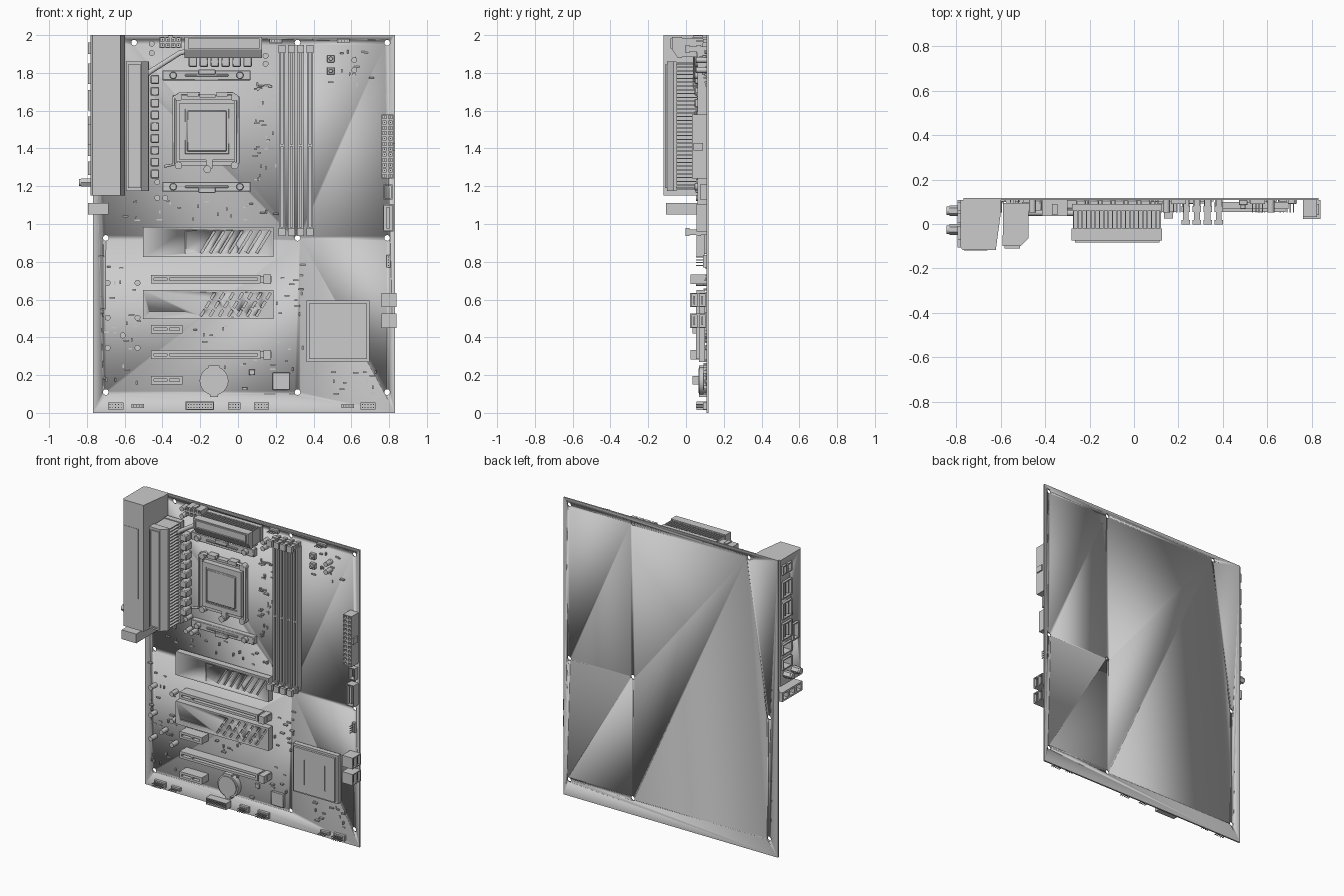
import bpy, bmesh, math, random
from mathutils import Matrix, Vector

if "Cube" in bpy.data.objects:
    bpy.data.objects.remove(bpy.data.objects["Cube"])

B, BACK = 0.108, 0.118          # board front and back surface (y)
random.seed(4)

def box(bm, X, Y, Z, rot=0):
    R = (X, Y, Z)
    c = Vector([(a + b) / 2 for a, b in R])
    s = [abs(b - a) for a, b in R]
    bmesh.ops.create_cube(bm, size=1, matrix=Matrix.Translation(c) @ Matrix.Rotation(rot, 4, 'Y') @ Matrix.Diagonal((*s, 1)))

def cyl(bm, p, r, length, axis='Y', seg=20, r2=None):
    rot = Matrix.Rotation(math.pi / 2, 4, 'X' if axis == 'Y' else 'Y')
    bmesh.ops.create_cone(bm, cap_ends=True, segments=seg, radius1=r, radius2=r if r2 is None else r2,
                          depth=length, matrix=Matrix.Translation(p) @ rot)

def prism(bm, pts, axis, a, b):
    """Extrude a 2D profile (the two other axes, in xyz order) along an axis."""
    def v(p, t):
        q = list(p); q.insert(axis, t)
        return bm.verts.new(q)
    lo, hi = [v(p, a) for p in pts], [v(p, b) for p in pts]
    fs = [bm.faces.new(lo), bm.faces.new(hi[::-1])]
    for i in range(len(pts)):
        j = (i + 1) % len(pts)
        fs.append(bm.faces.new((lo[j], lo[i], hi[i], hi[j])))
    bmesh.ops.recalc_face_normals(bm, faces=fs)

def tray(bm, X, Y, Z, axis=1, sign=-1, t=0.006, d=0.04):
    """Open box: a floor and four walls, open on one side."""
    R = [X, Y, Z]
    f = list(R)
    f[axis] = (R[axis][0] + d, R[axis][1]) if sign < 0 else (R[axis][0], R[axis][1] - d)
    box(bm, *f)
    b, c = [k for k in range(3) if k != axis]
    for k, o in ((b, c), (c, b)):
        for e in (0, 1):
            w = list(R)
            w[k] = (R[k][0], R[k][0] + t) if e == 0 else (R[k][1] - t, R[k][1])
            if k == c:
                w[o] = (R[o][0] + t, R[o][1] - t)
            box(bm, *w)

def finish(bm, name, bevel=0):
    me = bpy.data.meshes.new(name)
    bm.to_mesh(me); bm.free()
    ob = bpy.data.objects.new(name, me)
    bpy.context.collection.objects.link(ob)
    bpy.ops.object.select_all(action='DESELECT')
    ob.select_set(True)
    bpy.context.view_layer.objects.active = ob
    bpy.ops.object.shade_smooth_by_angle(angle=math.radians(30))
    if bevel:
        m = ob.modifiers.new("bevel", 'BEVEL')
        m.width, m.segments, m.limit_method = bevel, 1, 'ANGLE'
    return ob

def cut(ob, bm):
    c = finish(bm, "cutter")
    c.hide_render = True
    m = ob.modifiers.new("cut", 'BOOLEAN')
    m.operation, m.object, m.solver = 'DIFFERENCE', c, 'EXACT'
    bpy.context.view_layer.objects.active = ob
    bpy.ops.object.modifier_apply(modifier=m.name)
    bpy.data.objects.remove(c)

def tube(name, pts, r):
    cu = bpy.data.curves.new(name, 'CURVE')
    cu.dimensions, cu.bevel_depth, cu.bevel_resolution, cu.use_fill_caps = '3D', r, 3, True
    s = cu.splines.new('POLY'); s.points.add(len(pts) - 1)
    for q, p in zip(s.points, pts):
        q.co = (*p, 1)
    bpy.context.collection.objects.link(bpy.data.objects.new(name, cu))

new = bmesh.new

# circuit board with mounting holes
bm = new(); box(bm, (-0.767, 0.831), (B, BACK), (0, 2)); board = finish(bm, "circuit_board")
bm = new()
for x, z in [(-.55, 1.96), (.315, 1.96), (.79, 1.96)] + [(x, z) for x in (-.70, .315, .79) for z in (.926, .11)]:
    cyl(bm, (x, B, z), 0.015, 0.1)
cut(board, bm)

# rear port shroud with port cavities on its outer side
bm = new()
prism(bm, [(-.78, B), (-.78, -.105), (-.77, -.118), (-.622, -.118), (-.598, .06), (-.598, B)], 2, 1.15, 2.0)
shroud = finish(bm, "port_shroud")
ports = [(.06, .1, 1.90, 1.96), (.005, .05, 1.90, 1.96), (.005, .1, 1.74, 1.85), (.005, .1, 1.60, 1.71),
         (.005, .1, 1.46, 1.57), (-.07, -.01, 1.42, 1.53), (.005, .1, 1.36, 1.43), (.005, .1, 1.26, 1.33)]
bm, rim = new(), new()
for y0, y1, z0, z1 in ports:
    box(bm, (-.82, -.73), (y0 + .004, y1 - .004), (z0 + .004, z1 - .004))
    tray(rim, (-.795, -.725), (y0, y1), (z0, z1), axis=0, t=.007, d=.06)
    if z1 - z0 > .08 and y0 > 0:                       # tongues in the stacked ports
        for y in (.035, .07):
            box(rim, (-.79, -.73), (y - .004, y + .004), (z0 + .015, z1 - .015))
cut(shroud, bm)
finish(rim, "rear_ports")
bm = new()
box(bm, (-.765, -.66), (-.12, -.117), (1.36, 1.83))
finish(bm, "shroud_front_panel")
bm = new()
for y in (.06, -.025):
    cyl(bm, (-.80, y, 1.22), .024, .06, 'X', 6)
    cyl(bm, (-.81, y, 1.22), .019, .065, 'X')
finish(bm, "antenna_jacks")
bm = new()
for i in range(3):
    tray(bm, (-.793, -.685), (-.105 + i * .071, -.034 + i * .071), (1.05, 1.112), 0, -1, .012, .07)
finish(bm, "audio_jack_block")

# side heatsink: base, horizontal fins, chamfered front cap
bm = new()
box(bm, (-.59, -.47), (.058, .095), (1.175, 1.86))
box(bm, (-.57, -.52), (-.05, .06), (1.19, 1.845))
for i in range(34):
    z = 1.182 + i * .0202
    box(bm, (-.59, -.475), (-.05, .06), (z, z + .006))
prism(bm, [(-.592, -.05), (-.592, -.1), (-.51, -.1), (-.475, -.065), (-.475, -.05)], 2, 1.175, 1.86)
tray(bm, (-.583, -.513), (-.11, -.09), (1.19, 1.845), t=.008, d=.006)
finish(bm, "side_heatsink")

# top heatsink: base, vertical fins, chamfered front cap
bm = new()
box(bm, (-.28, .125), (.06, .09), (1.885, 1.985))
box(bm, (-.27, .115), (-.02, .065), (1.92, 1.96))
for i in range(21):
    x = -.275 + i * .0195
    box(bm, (x, x + .006), (-.02, .065), (1.885, 1.985))
prism(bm, [(-.02, 1.99), (-.075, 1.99), (-.075, 1.925), (-.045, 1.88), (-.02, 1.88)], 0, -.282, .127)
tray(bm, (-.265, .115), (-.083, -.065), (1.93, 1.983), t=.007, d=.006)
finish(bm, "top_heatsink")
tube("heat_pipe", [(-.53, .05, 1.72), (-.51, .05, 1.77), (-.46, .05, 1.81), (-.38, .05, 1.86), (-.31, .05, 1.905),
                   (-.25, .05, 1.92), (-.1, .05, 1.92)], .014)

# power chokes
bm = new()
for i in range(9):
    box(bm, (-.463, -.417), (.045, B), (1.242 + i * .0625, 1.288 + i * .0625))
for i in range(6):
    box(bm, (-.262 + i * .058, -.216 + i * .058), (.045, B), (1.832, 1.885))
finish(bm, "power_chokes", .005)

# processor socket
bm = new()
tray(bm, (-.345, 0), (.085, B), (1.31, 1.68), t=.02, d=.013)
tray(bm, (-.31, -.018), (.06, B), (1.34, 1.64), t=.03, d=.02)
box(bm, (-.17, -.135), (.065, B), (1.295, 1.345))
cyl(bm, (-.163, .08, 1.29), .02, .05)
for x in (-.24, -.085):
    box(bm, (x - .03, x + .03), (.055, .1), (1.675, 1.70))
box(bm, (-.205, -.12), (.065, .1), (1.67, 1.685))
for x in (-.315, -.018):
    for z in (1.31, 1.67):
        cyl(bm, (x, .085, z), .02, .045)
finish(bm, "processor_socket")
bm = new()
box(bm, (-.283, -.045), (.065, B), (1.37, 1.615)); box(bm, (-.27, -.06), (.052, B), (1.385, 1.60))
finish(bm, "processor", .004)
tube("socket_lever_left", [(-.39, .07, 1.305), (-.34, .07, 1.315), (-.34, .07, 1.67), (-.31, .07, 1.69), (-.2, .07, 1.69)], .008)
tube("socket_lever_right", [(.0, .07, 1.32), (.0, .07, 1.67), (-.03, .07, 1.69), (-.11, .07, 1.69)], .008)

# cooler brackets above and below the socket
bm = new()
for z, s in ((1.787, 1), (1.197, -1)):
    box(bm, (-.4, .067), (.07, B), (z - .026, z + .026))
    box(bm, (-.21, -.12), (.05, B), (z + s * .018 - .014, z + s * .018 + .014))
    box(bm, (-.28, -.05), (.06, B), (z - .006, z + .006))
    for x in (-.343, .01):
        cyl(bm, (x, .075, z), .019, .06)
finish(bm, "cooler_brackets", .003)

# memory slots with end latches
bm = new()
for x in (.233, .283, .331, .381):
    tray(bm, (x - .017, x + .017), (.06, B), (.97, 1.915), t=.011, d=.035)
    box(bm, (x - .012, x + .012), (.06, B), (1.41, 1.42))
    for e, s in ((1.947, -1), (.937, 1)):
        box(bm, (x - .013, x + .013), (.01, B), sorted((e + s * .006, e + s * .034)))
        for y in ((-.002, .018), (.055, .08)):
            box(bm, (x - .019, x + .019), y, sorted((e, e + s * .042)))
finish(bm, "memory_slots")

# expansion slots
bm = new()
for z, x1 in ((.707, .12), (.308, .12), (.442, -.294), (.172, -.294)):
    tray(bm, (-.46, x1), (.035, B), (z - .023, z + .023), t=.016, d=.05)
    box(bm, (-.375, -.363), (.035, B), (z - .02, z + .02))
    if x1 > 0:
        box(bm, (.12, .177), (.06, B), (z - .018, z + .018))
        box(bm, (.135, .175), (.025, B), (z - .025, z + .025))
finish(bm, "expansion_slots")

# drive cover plates with slanted grooves
for name, z0, z1, dashes in (("upper_drive_cover", .825, .984, 1), ("lower_drive_cover", .497, .65, 3)):
    bm = new(); box(bm, (-.503, .188), (.055, .098), (z0, z1)); plate = finish(bm, name)
    bm, zc, th = new(), (z0 + z1) / 2, .55
    for i in range(7):
        for k in range(dashes):
            o = (k - (dashes - 1) / 2) * .053
            L = (.135 if dashes == 1 else .036) / 2
            x, z = -.16 + i * .049 + o * math.sin(th), zc + o * math.cos(th)
            box(bm, (x - .006, x + .006), (.04, .067), (z - L, z + L), th)
    if dashes == 1: box(bm, (-.281, -.275), (.04, .06), (z0 + .02, z1 - .02))
    else: box(bm, (-.47, -.28), (.04, .06), (z0 + .034, z0 + .04))
    cut(plate, bm)
bm = new()
for z in (.84, .51):
    box(bm, (-.5, -.44), (.09, B), (z, z + .12)); box(bm, (.1, .18), (.09, B), (z, z + .12))
finish(bm, "drive_sockets")

# chipset cooler
bm = new(); box(bm, (.362, .696), (.068, .1), (.27, .594)); box(bm, (.376, .682), (.053, .09), (.284, .58))
box(bm, (.40, .66), (.09, B), (.31, .55))
chip = finish(bm, "chipset_cooler")
bm = new()
for x in (.457, .61):
    box(bm, (x - .003, x + .003), (.04, .057), (.34, .51))
cut(chip, bm)

# power connectors made of cells
def cells(bm, X, Y, Z, nx, nz):
    dx, dz = (X[1] - X[0]) / nx, (Z[1] - Z[0]) / nz
    for i in range(nx):
        for j in range(nz):
            tray(bm, (X[0] + i * dx, X[0] + (i + 1) * dx), Y, (Z[0] + j * dz, Z[0] + (j + 1) * dz), d=.05)
            x, z = X[0] + (i + .5) * dx, Z[0] + (j + .5) * dz
            box(bm, (x - .003, x + .003), (.05, B), (z - .003, z + .003))
bm = new(); cells(bm, (.76, .823), (.032, B), (1.24, 1.58), 2, 12)
box(bm, (.82, .832), (.04, .09), (1.39, 1.43)); finish(bm, "main_power_connector")
bm = new(); cells(bm, (-.415, -.30), (.035, B), (1.932, 1.99), 4, 2)
box(bm, (-.37, -.345), (.04, .09), (1.988, 1.998)); finish(bm, "processor_power_connector")

# right-edge connectors
bm = new()
tray(bm, (.77, .817), (.075, B), (1.13, 1.21))
tray(bm, (.767, .823), (.055, B), (.96, 1.105)); box(bm, (.787, .803), (.06, B), (.975, 1.09))
for z in (.56, .45):
    for y in (.022, .065):
        tray(bm, (.76, .839), (y, y + .043), (z, z + .075), 0, 1, .006, .05)
        box(bm, (.78, .832), (y + .018, y + .025), (z + .015, z + .06))
finish(bm, "edge_connectors")

# pin headers: (x centre, z centre, columns, rows, shrouded)
bm = new()
for x, z, nx, nz, sh in [(-.648, .037, 5, 2, 0), (-.53, .037, 4, 1, 0), (-.203, .037, 9, 2, 1), (-.02, .037, 4, 2, 0),
        (.124, .037, 5, 2, 0), (.58, .037, 4, 1, 0), (.688, .037, 5, 2, 0), (.2, 1.968, 4, 1, 0), (.556, 1.968, 4, 1, 0), (.796, .803, 1, 4, 0)]:
    w, h = nx * .0075 + .003, nz * .0075 + .003
    box(bm, (x - w, x + w), (.09, B), (z - h, z + h))
    if sh: tray(bm, (x - w - .005, x + w + .005), (.055, B), (z - h - .004, z + h + .004), t=.005, d=.04)
    for i in range(nx):
        for j in range(nz):
            px, pz = x + (i - (nx - 1) / 2) * .015, z + (j - (nz - 1) / 2) * .015
            box(bm, (px - .0025, px + .0025), (.052, .095), (pz - .0025, pz + .0025))
finish(bm, "pin_headers")

# coin battery in its holder
bm = new(); cyl(bm, (-.127, .09, .17), .076, .036, seg=40); cyl(bm, (-.127, .08, .17), .066, .03, seg=40)
box(bm, (-.147, -.107), (.07, B), (.085, .105)); box(bm, (-.157, -.097), (.07, B), (.235, .252))
finish(bm, "coin_battery")

# round capacitors
bm = new()
for x, z in [(x, z) for x in (-.69, -.532) for z in (.688, .504, .344)] + [(-.61, .41), (-.457, 1.955), (-.457, 1.905),
        (.146, 1.89), (.146, 1.848), (.616, 1.868), (.616, 1.815), (-.427, 1.222), (-.427, 1.138), (-.385, 1.138)]:
    cyl(bm, (x, .08, z), .0155, .056, seg=16)
finish(bm, "capacitors")

# control chips and buttons
bm = new()
box(bm, (.183, .275), (.09, B), (.122, .213)); box(bm, (.058, .09), (.095, B), (.2, .23)); box(bm, (.02, .05), (.09, B), (.12, .135))
for z in (1.875, 1.81):
    box(bm, (.472, .51), (.085, B), (z - .019, z + .019)); cyl(bm, (.491, .08, z), .011, .025)
finish(bm, "chips_and_buttons", .002)

# tiny surface components
bm = new()
for x0, x1, z0, z1, n in [(.09, .2, 1.2, 1.75, 34), (-.74, -.52, .15, .85, 26), (-.6, .2, 1.0, 1.13, 22), (.42, .74, 1.65, 1.92, 14),
                          (.2, .35, .3, .85, 16), (.45, .75, .1, .24, 14), (-.1, .3, .23, .28, 8), (-.3, -.05, .37, .47, 8)]:
    for _ in range(n):
        x, z = random.uniform(x0, x1), random.uniform(z0, z1)
        w, h = random.choice([(.009, .004), (.004, .009), (.014, .004)])
        box(bm, (x - w, x + w), (B - random.choice([.006, .01, .016]), B), (z - h, z + h))
finish(bm, "surface_components")
